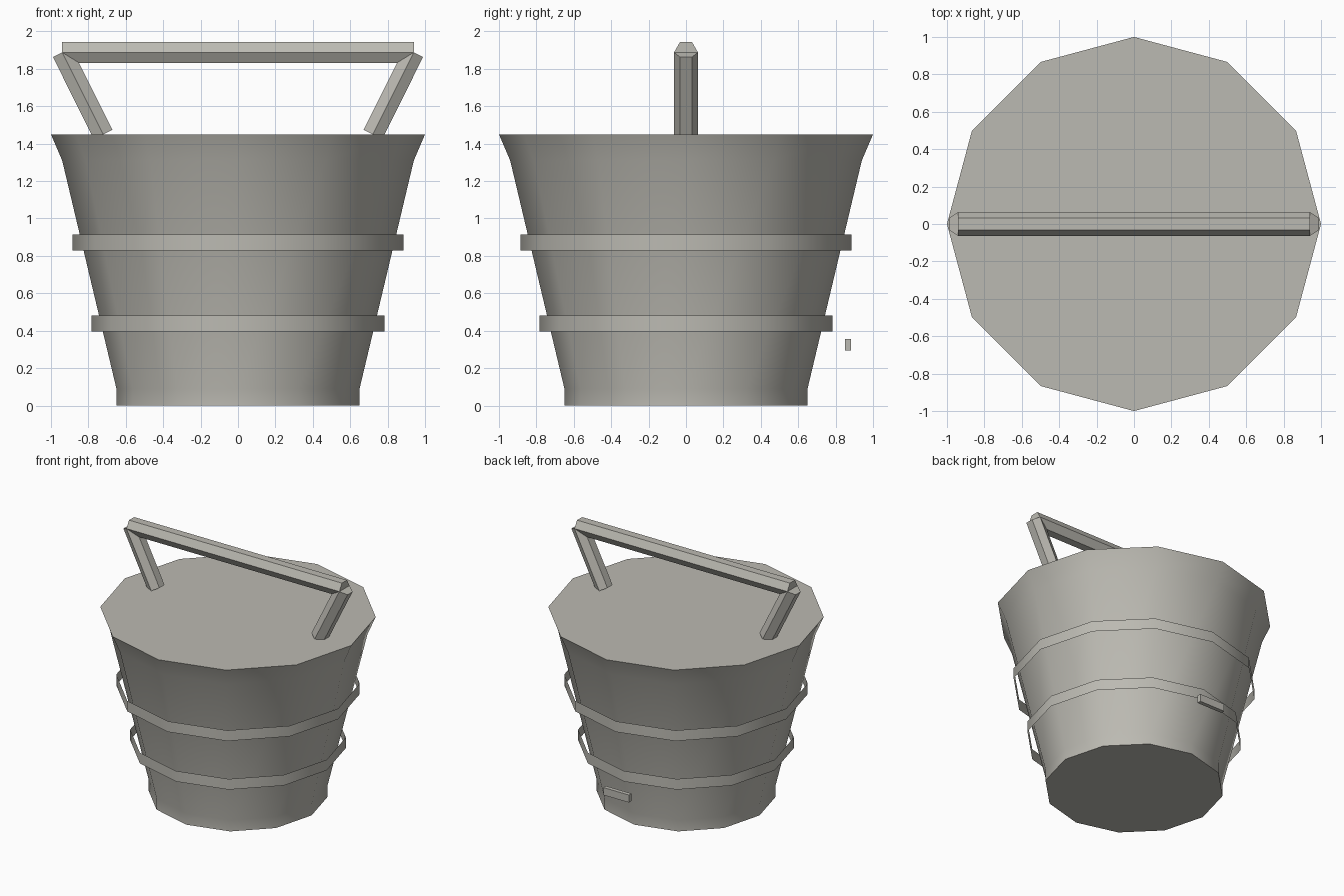
import bpy
import bmesh
import math
from mathutils import Matrix, Vector

cube = bpy.data.objects.get("Cube")
if cube:
    bpy.data.objects.remove(cube, do_unlink=True)

# One warm grey for everything
COLOUR = (0.5, 0.49, 0.445, 1.0)
grey = bpy.data.materials.new("warm_grey")
grey.use_nodes = True
grey.diffuse_color = COLOUR
grey.node_tree.nodes["Principled BSDF"].inputs["Base Color"].default_value = COLOUR

SIDES = 12


def finish(name, bm):
    """Turn a bmesh into a shaded object, sharp at strong corners."""
    mesh = bpy.data.meshes.new(name)
    bm.to_mesh(mesh)
    bm.free()
    mesh.materials.append(grey)
    for poly in mesh.polygons:
        poly.use_smooth = True
    mesh.set_sharp_from_angle(angle=math.radians(35))
    obj = bpy.data.objects.new(name, mesh)
    bpy.context.scene.collection.objects.link(obj)
    return obj


def lathe(name, profile, capped):
    """Stack rings of (radius, height), joined by quads."""
    bm = bmesh.new()
    rings = []
    for radius, z in profile:
        angles = [math.tau * i / SIDES for i in range(SIDES)]
        rings.append([bm.verts.new((radius * math.cos(a), radius * math.sin(a), z))
                      for a in angles])
    for low, high in zip(rings, rings[1:]):
        for i in range(SIDES):
            j = (i + 1) % SIDES
            bm.faces.new((low[i], low[j], high[j], high[i]))
    if capped:
        bm.faces.new(rings[0][::-1])
        bm.faces.new(rings[-1])
    return finish(name, bm)


def hex_rod(name, start, end):
    """Six-sided rod between two points, with corners pointing along y."""
    start, end = Vector(start), Vector(end)
    axis = (end - start).normalized()
    across = Vector((0, 1, 0))
    frame = Matrix((axis.cross(across), across, axis)).transposed()
    # Put a corner of the hexagon on the y axis
    frame = frame @ Matrix.Rotation(math.pi / 2, 3, "Z")
    bm = bmesh.new()
    bmesh.ops.create_cone(bm, cap_ends=True, segments=6, radius1=0.064,
                          radius2=0.064, depth=(end - start).length)
    for v in bm.verts:
        v.co = Vector((v.co.x, v.co.y, v.co.z))
    # The primitive may start its corners on either axis
    top_y = max(v.co.y for v in bm.verts)
    top_x = max(v.co.x for v in bm.verts)
    if top_y > top_x:
        bmesh.ops.rotate(bm, verts=bm.verts, matrix=Matrix.Rotation(math.pi / 2, 3, "Z"))
    place = Matrix.Translation((start + end) / 2) @ frame.to_4x4()
    bmesh.ops.transform(bm, matrix=place, verts=bm.verts)
    return finish(name, bm)


# Tapered body, closed at the top
lathe("bucket_body", [(0.65, 0), (0.65, 0.09), (0.94, 1.31), (1.0, 1.45)], True)

# Thin open hoops standing off the wall
lathe("lower_hoop", [(0.783, 0.395), (0.783, 0.48)], False)
lathe("upper_hoop", [(0.884, 0.83), (0.884, 0.915)], False)

# Handle: one grip and two slanted arms
GRIP_X, GRIP_Z = 0.94, 1.888
hex_rod("handle_grip", (-GRIP_X, 0, GRIP_Z), (GRIP_X, 0, GRIP_Z))
for side, label in ((1, "left"), (-1, "right")):
    hex_rod(f"handle_arm_{label}", (side * 0.721, 0, 1.449), (side * GRIP_X, 0, GRIP_Z))

# Small loose block behind the body
bm = bmesh.new()
bmesh.ops.create_cube(bm, size=1)
bmesh.ops.scale(bm, vec=(0.225, 0.032, 0.06), verts=bm.verts)
bmesh.ops.translate(bm, vec=(0, 0.865, 0.325), verts=bm.verts)
finish("back_block", bm)
